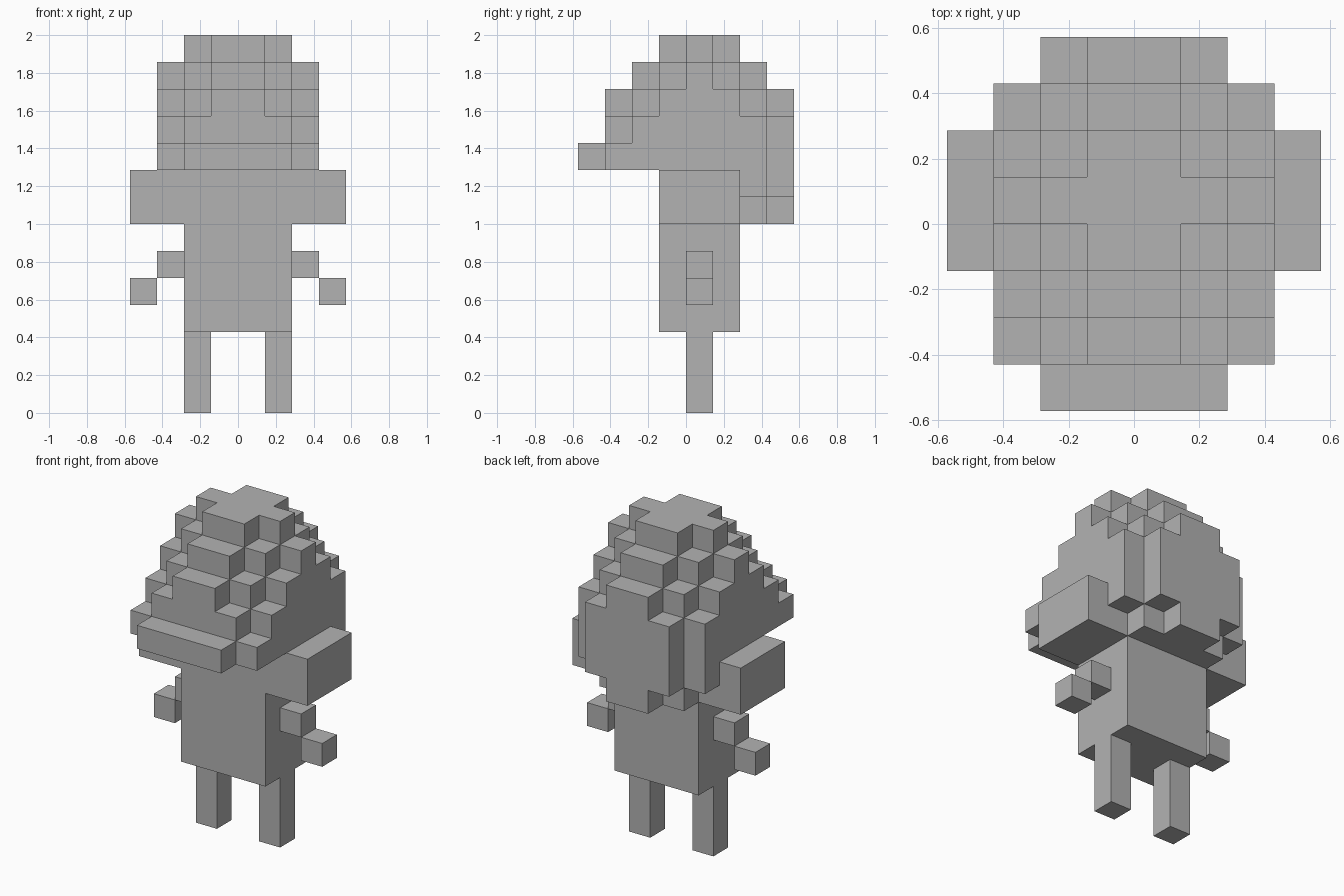
import bpy, bmesh, math

if "Cube" in bpy.data.objects:
    bpy.data.objects.remove(bpy.data.objects["Cube"])

U = 2 / 14  # edge length of one block

grey = bpy.data.materials.new("plain_grey")
grey.diffuse_color = (0.448, 0.448, 0.448, 1)
grey.use_nodes = True
grey.node_tree.nodes["Principled BSDF"].inputs["Base Color"].default_value = grey.diffuse_color


def block_part(name, boxes):
    """Joins boxes (x0, x1, y0, y1, z0, z1 in blocks) into one outer skin."""
    cells = {(x, y, z) for x0, x1, y0, y1, z0, z1 in boxes
             for x in range(x0, x1) for y in range(y0, y1) for z in range(z0, z1)}
    bm = bmesh.new()
    for cell in cells:
        for axis in range(3):
            for side in (0, 1):
                near = list(cell)
                near[axis] += 2 * side - 1
                if tuple(near) in cells:
                    continue
                corners = []
                for a, b in ((0, 0), (1, 0), (1, 1), (0, 1)):
                    p = list(cell)
                    p[axis] += side
                    p[(axis + 1) % 3] += a
                    p[(axis + 2) % 3] += b
                    corners.append(bm.verts.new([c * U for c in p]))
                bm.faces.new(corners if side else corners[::-1])
    bmesh.ops.remove_doubles(bm, verts=bm.verts[:], dist=0.001)
    bmesh.ops.dissolve_limit(bm, angle_limit=math.radians(1),
                             verts=bm.verts[:], edges=bm.edges[:])
    mesh = bpy.data.meshes.new(name)
    bm.to_mesh(mesh)
    bm.free()
    mesh.materials.append(grey)
    obj = bpy.data.objects.new(name, mesh)
    bpy.context.collection.objects.link(obj)
    return obj


# Stepped head: per layer, the y range at half widths of 1, 2 and 3 blocks
layers = {
    13: ((-1, 2), (0, 1)),
    12: ((-2, 3), (-1, 2), (0, 1)),
    11: ((-3, 4), (-2, 3), (-1, 2)),
    10: ((-3, 4), (-3, 4), (-2, 3)),
    9: ((-4, 4), (-4, 4), (-3, 3)),
    8: ((2, 4), (2, 4), (2, 3)),   # hair hanging behind the shoulders
    7: ((2, 4), (2, 3)),
}
block_part("head", [(-w, w, y0, y1, z, z + 1)
                    for z, spans in layers.items()
                    for w, (y0, y1) in enumerate(spans, 1)])

# Body with wide shoulders
block_part("torso", [(-2, 2, -1, 2, 3, 7), (-4, 4, -1, 2, 7, 9)])

# Arms and legs on both sides
for side, s in (("left", -1), ("right", 1)):
    def span(a, b):
        return (a, b) if s > 0 else (-b, -a)
    block_part(side + "_arm", [(*span(2, 3), 0, 1, 5, 6)])
    block_part(side + "_hand", [(*span(3, 4), 0, 1, 4, 5)])
    block_part(side + "_leg", [(*span(1, 2), 0, 1, 0, 3)])
